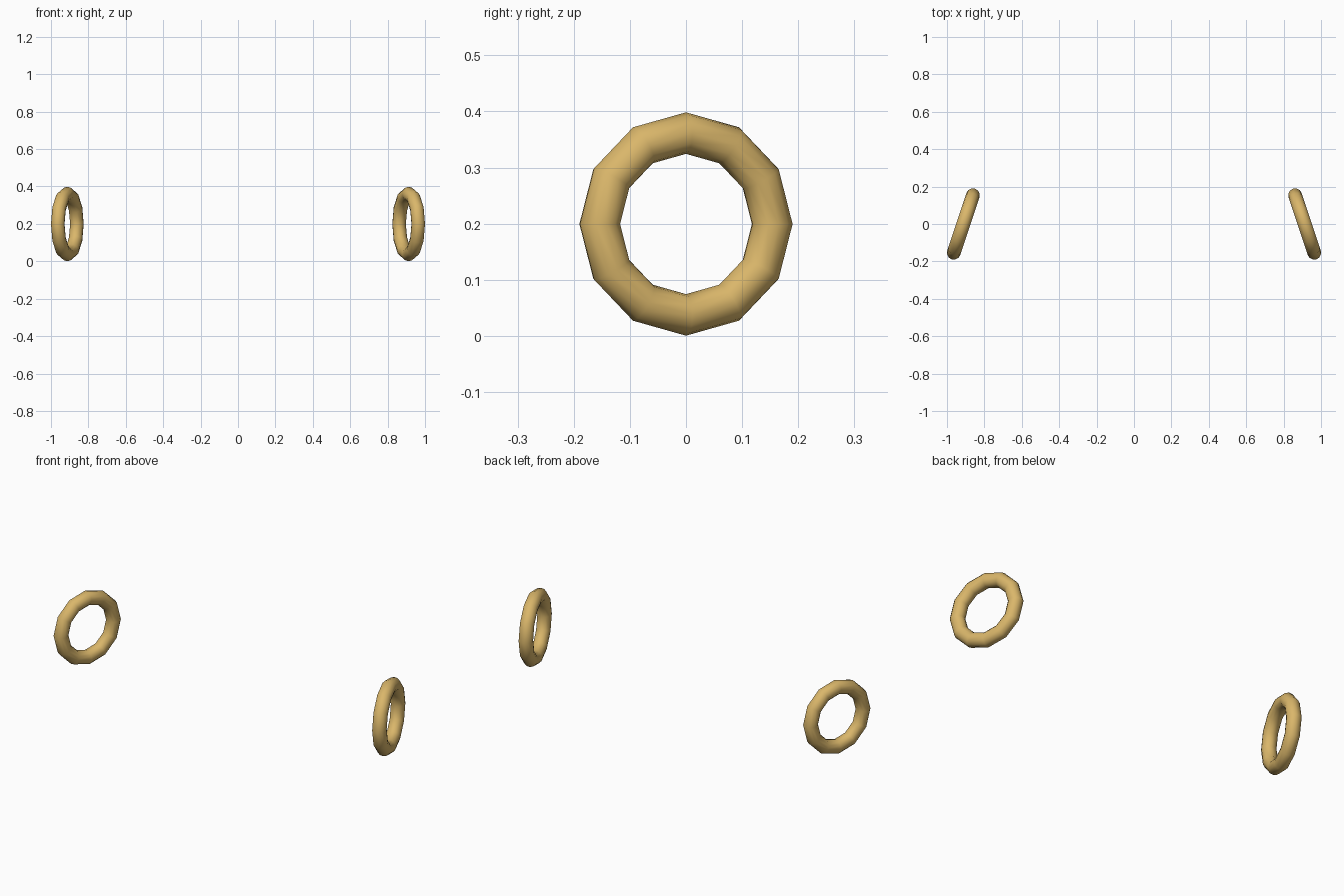
import bpy, math
from mathutils import Matrix

if "Cube" in bpy.data.objects:
    bpy.data.objects.remove(bpy.data.objects["Cube"])

gold = bpy.data.materials.new("warm gold")
gold.diffuse_color = (0.70, 0.47, 0.145, 1)
gold.use_nodes = True
gold.node_tree.nodes["Principled BSDF"].inputs["Base Color"].default_value = gold.diffuse_color


def hoop(name, side):
    # twelve-sided ring standing upright, toed in towards the back
    bpy.ops.mesh.primitive_torus_add(major_segments=12, minor_segments=12,
                                     major_radius=0.162, minor_radius=0.037)
    ob = bpy.context.object
    ob.name = name
    turn = math.radians(18.4) * side
    ob.data.transform(Matrix.Translation((0.9125 * side, 0, 0.1995))
                      @ Matrix.Rotation(turn, 4, 'Z')
                      @ Matrix.Rotation(math.radians(90), 4, 'Y'))
    ob.data.materials.append(gold)
    bpy.ops.object.shade_smooth()


# pair of hoop earrings
hoop("right_hoop", 1)
hoop("left_hoop", -1)
